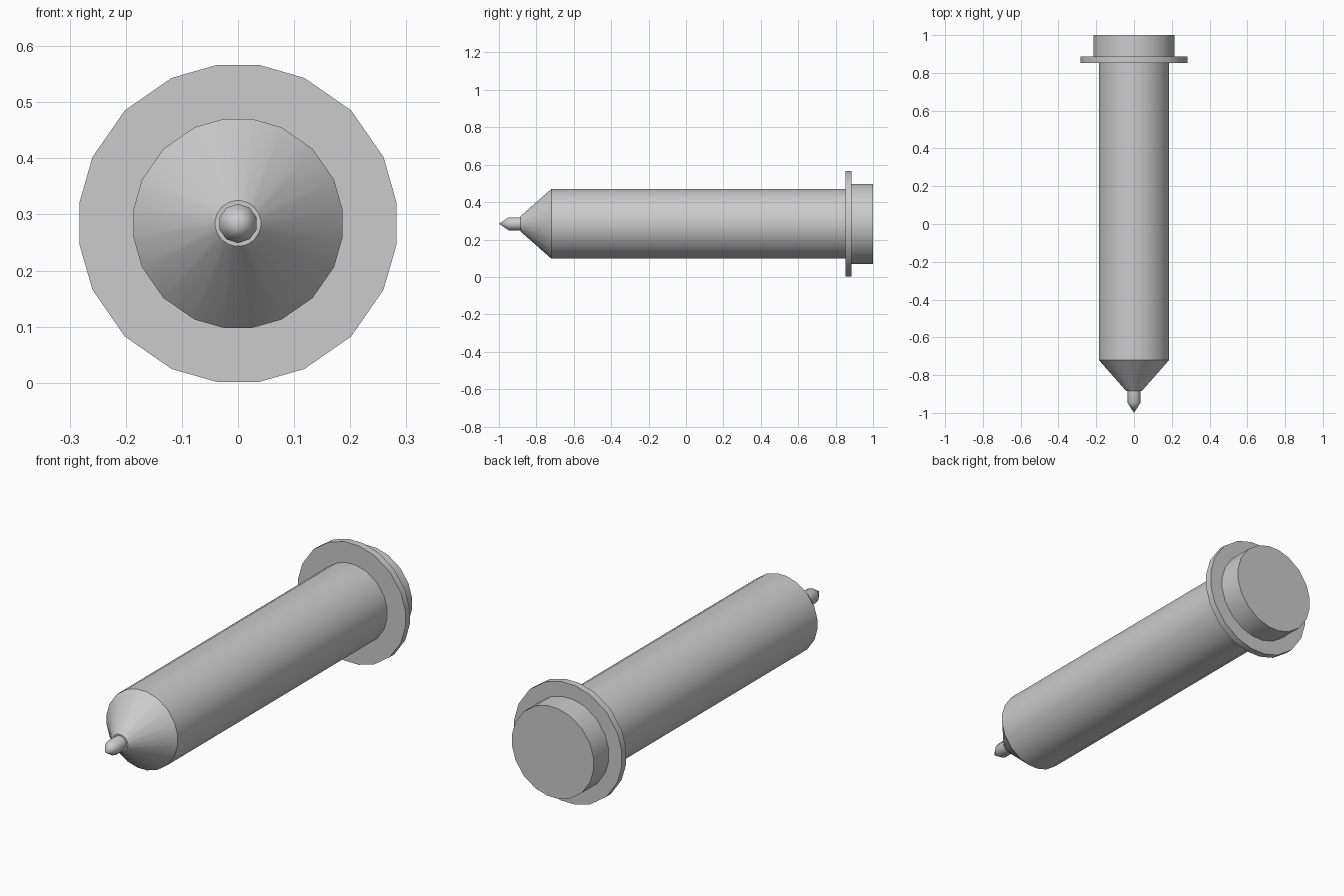
import bpy, bmesh
from math import sin, cos, radians

if "Cube" in bpy.data.objects:
    bpy.data.objects.remove(bpy.data.objects["Cube"])

CENTRE_Z = 0.284

# Twenty-sided ring: five corners repeated in every quadrant
RING = [q * 90 + a for q in range(4) for a in (7.5, 24.5, 45, 65.5, 82.5)]
SMALL_RING = [18 + 36 * i for i in range(10)]


def lathe(name, profile, angles, smooth_angle):
    """Closed solid turned around the y axis from (y, radius) pairs."""
    bm = bmesh.new()
    rings = []
    for y, r in profile:
        if r == 0:
            rings.append([bm.verts.new((0, y, CENTRE_Z))])
        else:
            rings.append([bm.verts.new((r * cos(radians(a)), y,
                                        CENTRE_Z + r * sin(radians(a)))) for a in angles])
    n = len(angles)
    for a, b in zip(rings, rings[1:]):
        for i in range(n):
            j = (i + 1) % n
            if len(a) == 1:
                bm.faces.new((a[0], b[i], b[j]))
            else:
                bm.faces.new((a[i], b[i], b[j], a[j]))
    for ring in (rings[0], rings[-1]):
        if len(ring) > 1:
            bm.faces.new(ring)
    bmesh.ops.recalc_face_normals(bm, faces=bm.faces)
    mesh = bpy.data.meshes.new(name)
    bm.to_mesh(mesh)
    bm.free()
    obj = bpy.data.objects.new(name, mesh)
    bpy.context.collection.objects.link(obj)
    bpy.ops.object.select_all(action='DESELECT')
    obj.select_set(True)
    bpy.context.view_layer.objects.active = obj
    bpy.ops.object.shade_smooth_by_angle(angle=radians(smooth_angle))
    return obj


# Long barrel with conical nose
lathe("barrel", [(-0.885, 0.041), (-0.72, 0.188), (0.853, 0.188)], RING, 30)

# Thin collar and rear end cap
lathe("collar_flange", [(0.853, 0.285), (0.886, 0.285)], RING, 30)
lathe("rear_cap", [(0.886, 0.216), (1.0, 0.216)], RING, 30)

# Small pointed tip
lathe("nozzle_tip", [(-1.0, 0), (-0.948, 0.035), (-0.885, 0.035)], SMALL_RING, 40)
